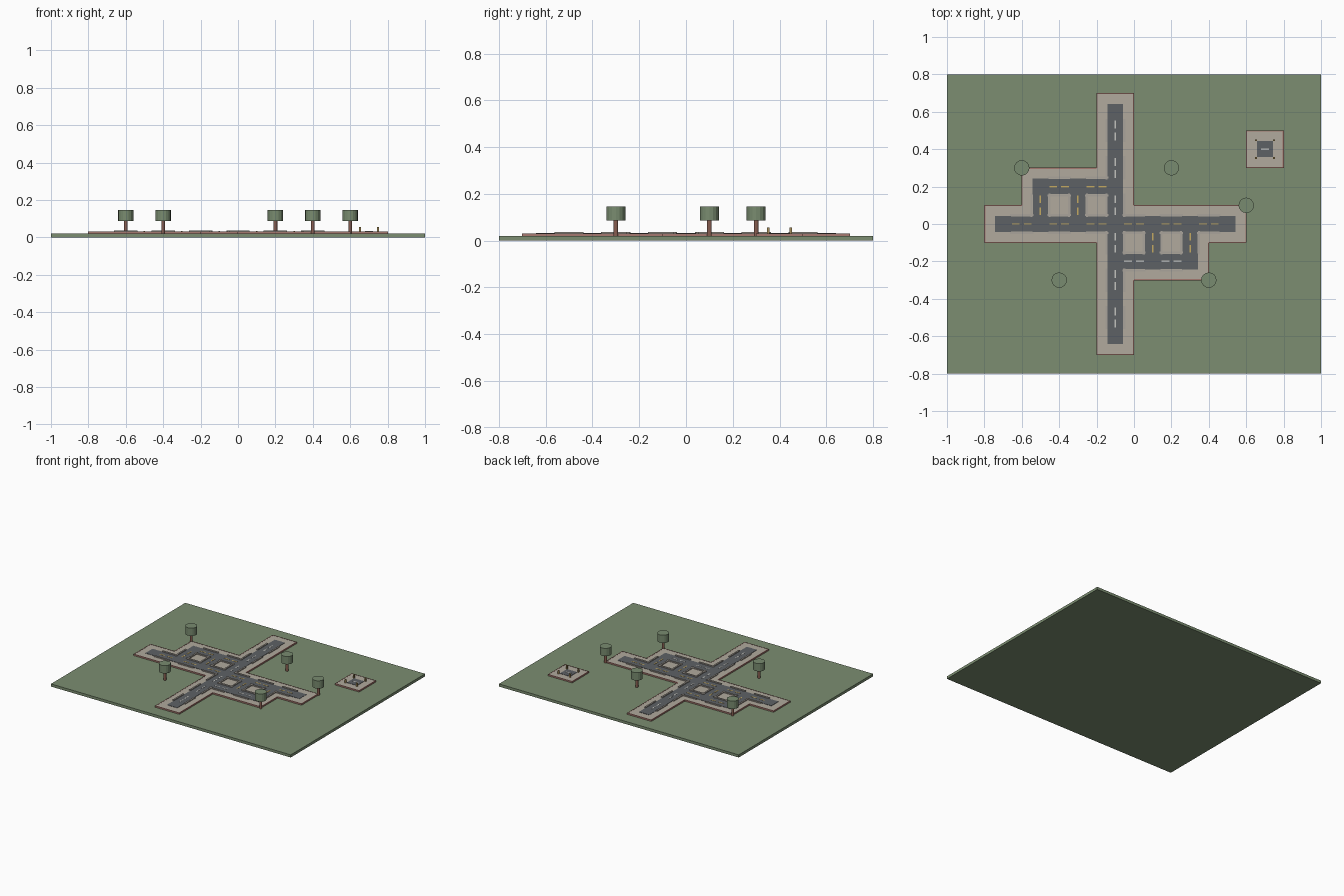
import bpy
import bmesh
from mathutils import Matrix, Vector

cube = bpy.data.objects.get("Cube")
if cube:
    bpy.data.objects.remove(cube, do_unlink=True)


def material(name, rgb):
    mat = bpy.data.materials.new(name)
    mat.use_nodes = True
    colour = (*rgb, 1)
    mat.diffuse_color = colour
    mat.node_tree.nodes["Principled BSDF"].inputs["Base Color"].default_value = colour
    return mat


GRASS = material("grass green", (0.20, 0.27, 0.165))
LEAF = material("leaf green", (0.19, 0.26, 0.16))
PAVING = material("paving beige", (0.44, 0.40, 0.34))
BRICK = material("brick edge red", (0.38, 0.19, 0.16))
ASPHALT = material("asphalt grey", (0.11, 0.12, 0.13))
KERB = material("kerb grey", (0.40, 0.37, 0.33))
YELLOW = material("line yellow", (0.56, 0.40, 0.12))
WHITE = material("line white", (0.55, 0.55, 0.52))
BARK = material("bark brown", (0.24, 0.11, 0.08))
POST = material("post ochre", (0.38, 0.27, 0.10))


def build(name, mat, parts, fill):
    """Make one object by calling fill(bm, part) for every part."""
    bm = bmesh.new()
    for part in parts:
        fill(bm, part)
    mesh = bpy.data.meshes.new(name)
    bm.to_mesh(mesh)
    bm.free()
    mesh.materials.append(mat)
    obj = bpy.data.objects.new(name, mesh)
    bpy.context.scene.collection.objects.link(obj)
    return obj


def box(bm, part):
    x, y, width, depth, low, high = part
    move = Matrix.Translation((x, y, (low + high) / 2))
    size = Matrix.Diagonal((width, depth, high - low, 1))
    bmesh.ops.create_cube(bm, size=1, matrix=move @ size)


def cylinder(bm, part):
    x, y, radius, low, high = part
    bmesh.ops.create_cone(bm, cap_ends=True, segments=16, radius1=radius, radius2=radius,
                          depth=high - low, matrix=Matrix.Translation((x, y, (low + high) / 2)))


# Heights of the stacked layers
GROUND, PAVE, ROAD, LINE, KERB_TOP = 0.02, 0.03, 0.032, 0.033, 0.037
TILE, HALF = 0.2, 0.1
ROAD_WIDTH = 0.085

# Street grid: one cross, two side blocks and a lone tile, as (column, row)
town = {(i, 0) for i in range(-3, 4)} | {(0, j) for j in range(-3, 4)}
town |= {(-2, 1), (-1, 1), (1, -1), (2, -1)}
lone = (4, 2)
tiles = sorted(town | {lone})


def centre(tile):
    return Vector((tile[0] * TILE - HALF, tile[1] * TILE))


build("ground", GRASS, [(0, 0, 2, 1.6, 0, GROUND)], box)

paving, edging, junctions = [], [], []
roads, kerbs, yellow_lines, white_lines = [], [], [], []
for tile in tiles:
    c = centre(tile)
    paving.append((c.x, c.y, TILE, TILE, GROUND - 0.005, PAVE))
    junctions.append((c.x, c.y, ROAD_WIDTH, ROAD_WIDTH, PAVE - 0.005, ROAD))
    # Brick edging wherever no tile adjoins
    for dx, dy in ((1, 0), (-1, 0), (0, 1), (0, -1)):
        if (tile[0] + dx, tile[1] + dy) not in tiles:
            p = c + Vector((dx, dy)) * (HALF - 0.002)
            edging.append((p.x, p.y, 0.006 if dx else TILE, 0.006 if dy else TILE,
                           GROUND - 0.005, PAVE + 0.001))
    # Road, kerbs and dashes between neighbouring tiles
    for along in (Vector((1, 0)), Vector((0, 1))):
        if (tile[0] + int(along.x), tile[1] + int(along.y)) not in town:
            continue
        mid = c + along * HALF
        across = Vector((along.y, along.x))

        def strip(offset, length, width, low, high):
            p = mid + offset
            size = along * length + across * width
            return (p.x, p.y, size.x, size.y, low, high)

        roads.append(strip(Vector((0, 0)), TILE - ROAD_WIDTH, ROAD_WIDTH - 0.004,
                           PAVE - 0.005, ROAD))
        for side in (-1, 1):
            kerbs.append(strip(across * side * 0.048, 0.125, 0.011, PAVE - 0.005, KERB_TOP))
            white = (tile[0] == 0 and along.y) or (tile[1] == -1 and along.x)
            (white_lines if white else yellow_lines).append(
                strip(along * side * 0.032, 0.042, 0.008, ROAD - 0.001, LINE))

# Lone tile: a dash and four corner posts
c = centre(lone)
white_lines.append((c.x, c.y, 0.042, 0.008, ROAD - 0.001, LINE))
posts = [(c.x + sx * 0.048, c.y + sy * 0.048, 0.01, 0.01, PAVE - 0.005, 0.056)
         for sx in (-1, 1) for sy in (-1, 1)]

for name, mat, parts in (("paving", PAVING, paving), ("brick_edging", BRICK, edging),
                         ("road_junctions", ASPHALT, junctions), ("road_links", ASPHALT, roads),
                         ("kerbs", KERB, kerbs), ("yellow_dashes", YELLOW, yellow_lines),
                         ("white_dashes", WHITE, white_lines), ("corner_posts", POST, posts)):
    build(name, mat, parts, box)

# Trees
spots = [(-0.6, 0.3), (0.2, 0.3), (0.6, 0.1), (0.4, -0.3), (-0.4, -0.3)]
build("tree_trunks", BARK, [(x, y, 0.01, GROUND - 0.005, 0.09) for x, y in spots], cylinder)
build("tree_crowns", LEAF, [(x, y, 0.041, 0.087, 0.146) for x, y in spots], cylinder)
